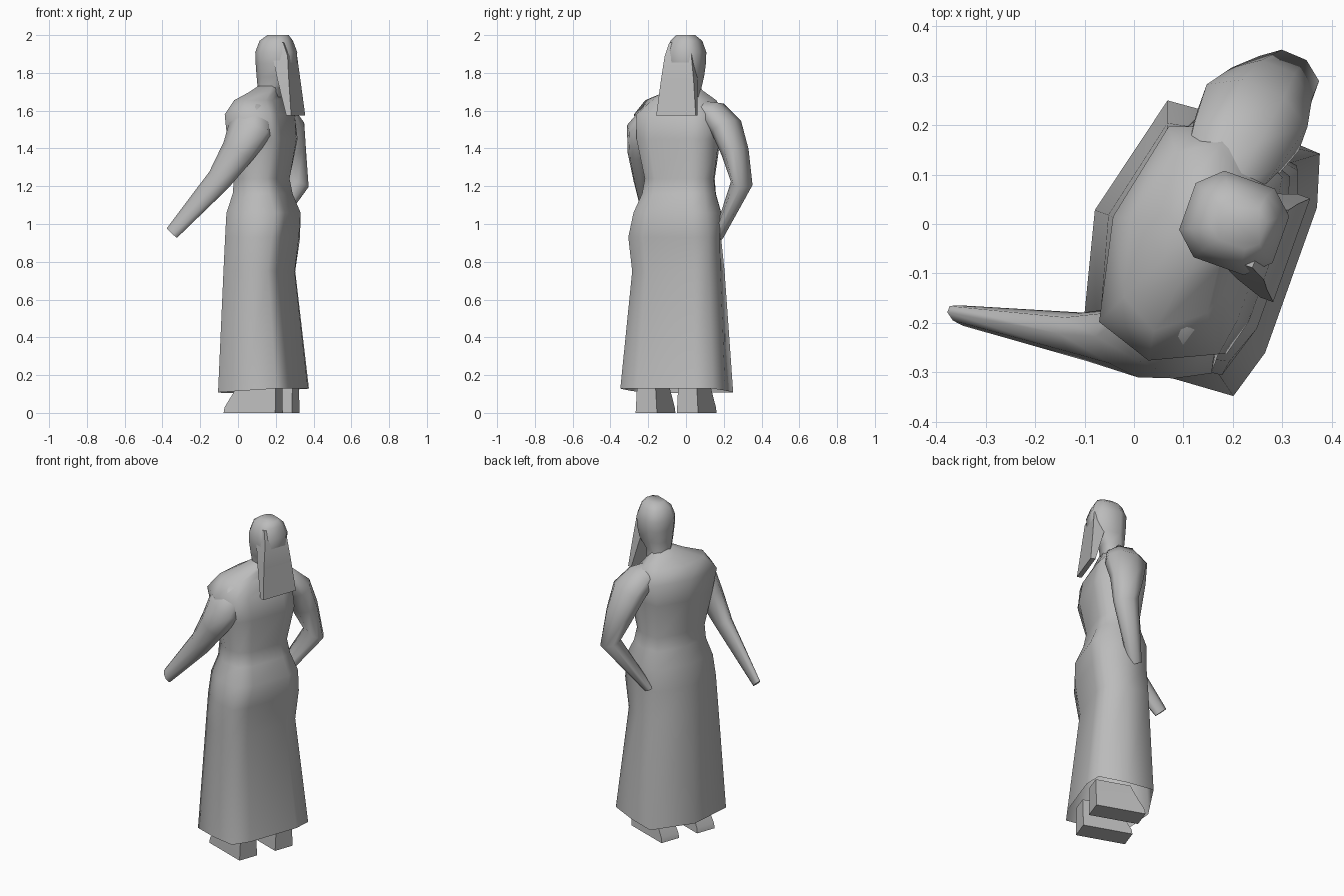
import bpy, bmesh, math
from mathutils import Vector

if "Cube" in bpy.data.objects:
    bpy.data.objects.remove(bpy.data.objects["Cube"])

# Single stone colour
stone = bpy.data.materials.new("grey_stone")
stone.use_nodes = True
GREY = (0.5, 0.5, 0.5, 1)
stone.diffuse_color = GREY
stone.node_tree.nodes["Principled BSDF"].inputs["Base Color"].default_value = GREY

# Body axes: the figure is turned towards +x and a little -y
FWD = Vector((0.942, -0.336, 0))
SIDE = Vector((0.336, 0.942, 0))
UP = Vector((0, 0, 1))


def place(f, l, z):
    return FWD * f + SIDE * l + UP * z


def loft(name, rings, cap_start=True, cap_end=True, angle=75):
    """Skin a list of equal-sized point rings."""
    bm = bmesh.new()
    rows = [[bm.verts.new(p) for p in ring] for ring in rings]
    n = len(rows[0])
    for a, b in zip(rows, rows[1:]):
        for i in range(n):
            j = (i + 1) % n
            bm.faces.new((a[i], a[j], b[j], b[i]))
    if cap_start:
        bm.faces.new(rows[0][::-1])
    if cap_end:
        bm.faces.new(rows[-1])
    bmesh.ops.recalc_face_normals(bm, faces=bm.faces)
    mesh = bpy.data.meshes.new(name)
    bm.to_mesh(mesh)
    bm.free()
    mesh.materials.append(stone)
    obj = bpy.data.objects.new(name, mesh)
    bpy.context.collection.objects.link(obj)
    bpy.ops.object.select_all(action='DESELECT')
    obj.select_set(True)
    bpy.context.view_layer.objects.active = obj
    bpy.ops.object.shade_smooth_by_angle(angle=math.radians(angle))


def oval(centre, u, v, ru, rv, power=1.0):
    """Eight-sided ring; a power below one makes it boxier."""
    def bulge(x):
        return math.copysign(abs(x) ** power, x)
    turns = [(i + 0.5) * math.tau / 8 for i in range(8)]
    return [centre + u * ru * bulge(math.cos(t)) + v * rv * bulge(math.sin(t))
            for t in turns]


def tube(name, path):
    """Limb through (x, y, z, side radius, front radius) stations."""
    pts = [Vector(p[:3]) for p in path]
    rings = []
    for i, p in enumerate(path):
        t = (pts[min(i + 1, len(pts) - 1)] - pts[max(i - 1, 0)]).normalized()
        v = FWD - t * FWD.dot(t)
        v.normalize()
        rings.append(oval(pts[i], v.cross(t), v, p[3], p[4]))
    loft(name, rings)


# Robe and shoulders: z, belly f, front f, front w, flank f, flank w,
# rear f, rear w, spine f, sideways shift
robe = [
    (0.11, .337, .306, .26, .14, .27, -.02, .258, -.084, 0),
    (0.75, .272, .245, .215, .13, .24, -.005, .215, -.055, 0),
    (0.93, .295, .27, .225, .13, .24, .0, .20, -.04, -.003),
    (1.06, .305, .275, .205, .13, .235, .0, .19, -.03, .008),
    (1.16, .265, .235, .175, .13, .20, .025, .165, -.005, .012),
    (1.24, .25, .22, .165, .13, .19, .03, .16, .0, .012),
    (1.45, .285, .265, .19, .13, .225, .005, .19, -.035, .006),
    (1.58, .262, .25, .19, .12, .25, .0, .21, -.045, 0),
    (1.655, .22, .20, .13, .11, .20, .03, .155, -.01, .01),
    (1.70, .205, .19, .07, .13, .11, .08, .08, .06, .04),
    (1.73, .205, .19, .05, .15, .06, .11, .045, .095, .055),
]
rings = []
for z, bf, ff, fw, sf, sw, rf, rw, spine, shift in robe:
    half = [(bf, fw * 0.6), (ff, fw), (sf, sw), (rf, rw)]
    outline = half + [(spine, 0)] + [(f, -w) for f, w in reversed(half)]
    # The hem rises a little towards the front
    tilt = 0.06 if z < 0.2 else 0
    rings.append([place(f, w + shift, z + tilt * f) for f, w in outline])
loft("robe", rings, cap_start=False, angle=120)

# Boxy head and neck: z, forward centre, depth radius, width radius
head = [(1.66, .15, .065, .07), (1.72, .16, .066, .065), (1.78, .185, .095, .085),
        (1.85, .19, .104, .096), (1.91, .19, .106, .098),
        (1.97, .19, .084, .078), (2.0, .20, .055, .045)]
loft("head", [oval(place(f, .07, z), FWD, SIDE, rf, rs, 0.7)
              for z, f, rf, rs in head])

# Face running down into a long flat beard: z, back f, front f, half width
beard = [(1.96, .18, .255, .06), (1.89, .20, .285, .075),
         (1.76, .235, .298, .092), (1.575, .29, .318, .111)]
loft("beard", [[place(b, .057 - w, z), place(f, .057 - w, z),
                place(f, .057 + w, z), place(b, .057 + w, z)]
               for z, b, f, w in beard], angle=40)

# Arms with broad sleeves: one reaching back, one bent with its hand at the hip
tube("right_arm", [(.09, -.08, 1.60, .05, .07), (.08, -.17, 1.575, .075, .105),
                   (.065, -.225, 1.50, .085, .125), (.0, -.238, 1.385, .068, .094),
                   (-.10, -.228, 1.235, .046, .07), (-.35, -.185, .952, .018, .04)])
tube("left_arm", [(.16, .06, 1.61, .05, .08), (.205, .15, 1.58, .075, .105),
                  (.24, .215, 1.51, .08, .12), (.27, .26, 1.38, .07, .095),
                  (.307, .295, 1.215, .056, .072), (.135, .17, .93, .024, .04)])

# Feet: tapered blocks that slope down at the back
for name, f0, l0 in (("right_foot", .13, -.125), ("left_foot", .14, .11)):
    loft(name, [[place(f0 + back, l0 - w, z), place(f0 + .145, l0 - w, z),
                 place(f0 + .145, l0 + w, z), place(f0 + back, l0 + w, z)]
                for z, back, w in ((0, -.145, .06), (.03, -.14, .058),
                                   (.11, -.09, .054), (.17, -.06, .048))], angle=75)
